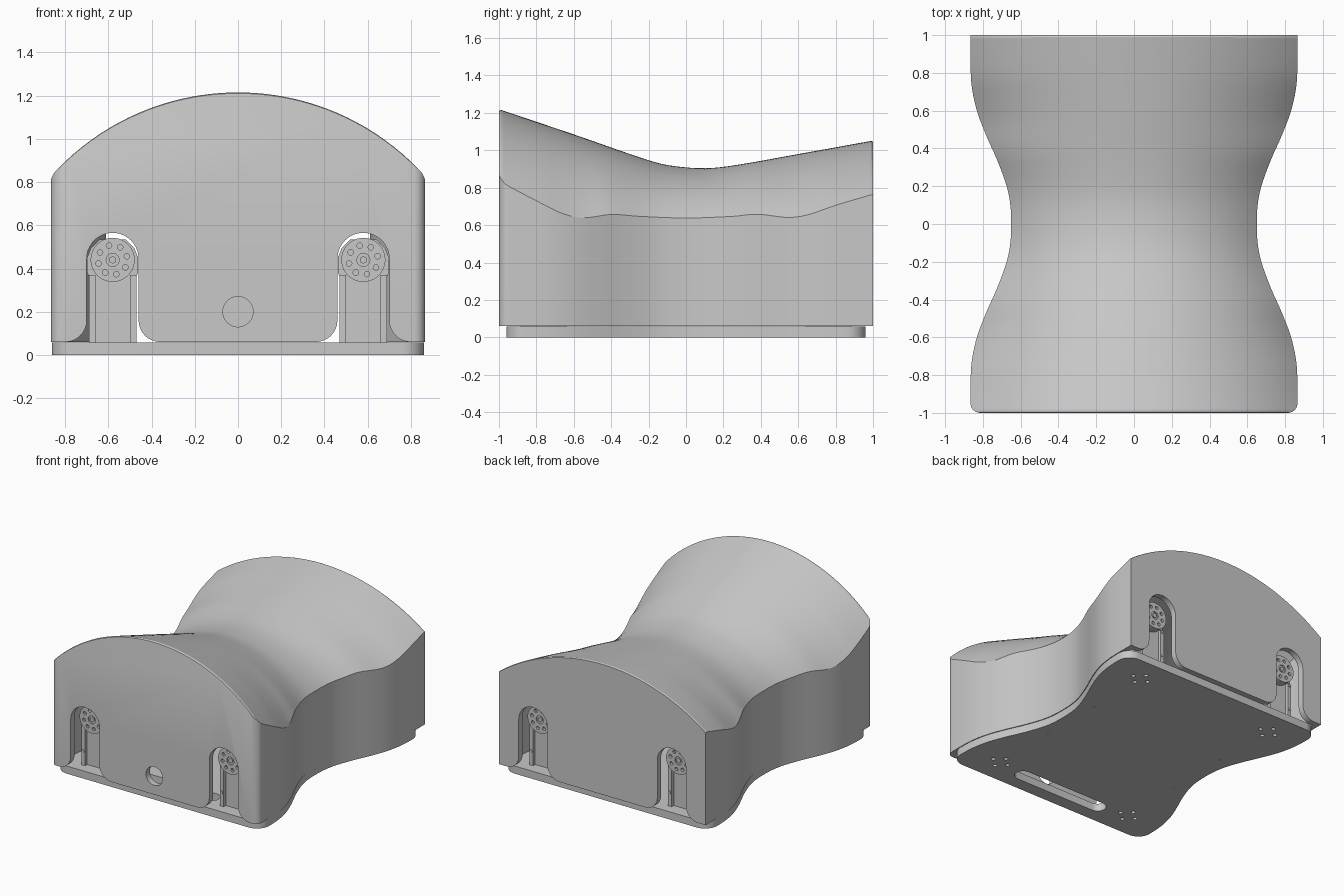
import bpy, bmesh
from math import sin, cos, pi, sqrt
from mathutils import Matrix

cube = bpy.data.objects.get("Cube")
if cube:
    bpy.data.objects.remove(cube, do_unlink=True)

grey = bpy.data.materials.new("plain grey")
grey.use_nodes = True
grey.diffuse_color = (0.58, 0.58, 0.58, 1)
grey.node_tree.nodes["Principled BSDF"].inputs["Base Color"].default_value = (0.58, 0.58, 0.58, 1)


# ---- helpers ----
def smooth_curve(keys):
    """Cubic through (position, value) keys."""
    n = len(keys)

    def slope(i):
        a, b = keys[max(i - 1, 0)], keys[min(i + 1, n - 1)]
        return (b[1] - a[1]) / (b[0] - a[0])

    def value(y):
        y = min(max(y, keys[0][0]), keys[-1][0])
        i = max(k for k in range(n - 1) if keys[k][0] <= y)
        (x0, v0), (x1, v1) = keys[i], keys[i + 1]
        h = x1 - x0
        t = (y - x0) / h
        return (v0 * (1 + 2 * t) * (1 - t) ** 2 + slope(i) * h * t * (1 - t) ** 2
                + v1 * t * t * (3 - 2 * t) + slope(i + 1) * h * t * t * (t - 1))
    return value


def finish(name, bm):
    bmesh.ops.recalc_face_normals(bm, faces=bm.faces)
    me = bpy.data.meshes.new(name)
    bm.to_mesh(me)
    bm.free()
    me.materials.append(grey)
    ob = bpy.data.objects.new(name, me)
    bpy.context.scene.collection.objects.link(ob)
    return ob


def activate(ob):
    bpy.ops.object.select_all(action='DESELECT')
    ob.select_set(True)
    bpy.context.view_layer.objects.active = ob


def cut(ob, cutter):
    cutter.hide_render = True
    mod = ob.modifiers.new("cut", 'BOOLEAN')
    mod.operation = 'DIFFERENCE'
    mod.solver = 'EXACT'
    mod.object = cutter
    activate(ob)
    bpy.ops.object.modifier_apply(modifier=mod.name)
    bpy.data.objects.remove(cutter, do_unlink=True)


def smooth(ob):
    activate(ob)
    bpy.ops.object.shade_smooth_by_angle()


def prism(name, pts, axis, a, b):
    """Extrude a 2D outline along y or z from a to b."""
    bm = bmesh.new()
    place = (lambda p, d: (p[0], d, p[1])) if axis == 'y' else (lambda p, d: (p[0], p[1], d))
    low = [bm.verts.new(place(p, a)) for p in pts]
    high = [bm.verts.new(place(p, b)) for p in pts]
    bm.faces.new(low)
    bm.faces.new(high)
    for i in range(len(pts)):
        j = (i + 1) % len(pts)
        bm.faces.new((low[i], low[j], high[j], high[i]))
    return finish(name, bm)


def rods(name, centres, radius, depth, axis, sides=24):
    """Several cylinders in one object, along y or z."""
    bm = bmesh.new()
    turn = Matrix.Rotation(pi / 2, 4, 'X') if axis == 'y' else Matrix()
    for c in centres:
        bmesh.ops.create_cone(bm, cap_ends=True, segments=sides, radius1=radius,
                              radius2=radius, depth=depth, matrix=Matrix.Translation(c) @ turn)
    return finish(name, bm)


# ---- waisted saddle shape: half width, ridge height and side edge height along y ----
half_keys = [(0, .65), (.16, .664), (.32, .717), (.475, .785), (.6, .832), (.72, .858), (.82, .865), (1, .865)]
half = smooth_curve([(-y, w) for y, w in half_keys[:0:-1]] + half_keys)
ridge = smooth_curve([(-1, 1.22), (-.6, 1.085), (-.2, .947), (-.08, .918), (.1, .904),
                      (.26, .92), (.6, .98), (1, 1.052)])
edge = smooth_curve([(-1, .835), (-.78, .72), (-.66, .662), (-.55, .639), (-.4, .657), (-.25, .647),
                     (0, .638), (.25, .647), (.38, .658), (.55, .641), (.65, .655), (.8, .706), (1, .765)])


def rounding(d, r):
    """Inset of a rounded corner at distance d from the end."""
    d = max(0, r - d)
    return r - sqrt(max(0, r * r - d * d))


def loft(name, end, inset, bottom, front_r):
    ys = [-end + front_r * (1 - cos(i * pi / 14)) for i in range(7)]
    ys += [-end + front_r + (2 * end - front_r - .02) * i / 64 for i in range(65)]
    ys += [end - .01, end]
    bm = bmesh.new()
    rings = []
    for y in ys:
        full, top = half(y), ridge(y)
        sag = top - edge(y)
        rad = (full * full + sag * sag) / (2 * sag)
        w = full - inset - rounding(y + end, front_r)
        drop = inset + rounding(y + end, .02) * .7 + rounding(end - y, .012) * .5
        ring = [bm.verts.new((-w, y, bottom))]
        for i in range(41):
            x = w * (i / 20 - 1)
            ring.append(bm.verts.new((x, y, top - drop - rad + sqrt(rad * rad - x * x))))
        ring.append(bm.verts.new((w, y, bottom)))
        rings.append(ring)
    for a, b in zip(rings, rings[1:]):
        for i in range(len(a)):
            j = (i + 1) % len(a)
            bm.faces.new((a[i], a[j], b[j], b[i]))
    bm.faces.new(rings[0])
    bm.faces.new(rings[-1])
    return finish(name, bm)


# ---- hollow cover with arched openings at both ends ----
cover = loft("cover", 1.0, 0, .06, .05)
cut(cover, loft("hollow", .955, .04, 0, .03))

flare = [(.22 - .1 * cos(a), .16 - .1 * sin(a)) for a in [i * pi / 16 for i in range(8, -1, -1)]]
dome = [(.12 * cos(a), .445 + .12 * sin(a)) for a in [i * pi / 24 for i in range(25)]]
arch = [(.22, .02)] + flare + dome + [(-x, z) for x, z in flare[::-1]] + [(-.22, .02)]
for sx in (-1, 1):
    for sy in (-1, 1):
        outline = [(sx * .58 + x, z) for x, z in arch]
        cut(cover, prism("arch_cutter", outline, 'y', sy * .9, sy * 1.1))
cut(cover, rods("cable_cutter", [(0, -1, .2)], .07, .2, 'y', 40))
smooth(cover)

# ---- base plate with slot and screw holes ----
ys = [-.96 + .1 * (1 - cos(i * pi / 16)) for i in range(8)]
ys += [-.86 + 1.72 * i / 48 for i in range(49)]
ys += [-y for y in ys[7::-1]]
side = [(half(y) - .004 - rounding(.96 - abs(y), .1), y) for y in ys]
base = prism("base_plate", side + [(-x, y) for x, y in side[::-1]], 'z', 0, .058)

slot = [(s * (.34 + .06 * cos(a)), -.8 + s * .06 * sin(a))
        for s in (1, -1) for a in [-pi / 2 + i * pi / 12 for i in range(13)]]
cut(base, prism("slot_cutter", slot, 'z', -.1, .2))
corners = [(sx, sy) for sx in (-1, 1) for sy in (-1, 1)]
holes = [(sx * .58 + dx, sy * .76 + dy, 0) for sx, sy in corners
         for dx, dy in ((.065, 0), (-.065, 0), (0, .06), (0, -.06))]
cut(base, rods("screw_cutter", holes, .015, .06, 'z', 16))
cut(base, rods("pin_cutter", [(sx * .575, sy * .25, 0) for sx, sy in corners], .008, .06, 'z', 12))
smooth(base)

# ---- four motors, each with bracket, drilled disc and hub ----
for sx, sy in corners:
    x = sx * .58
    tag = ("left" if sx > 0 else "right") + ("_back" if sy > 0 else "_front")
    body = [(.108, .058), (.108, .36), (.118, .38), (.118, .45), (.1, .495), (.06, .535)]
    body += [(-px, pz) for px, pz in body[::-1]]
    prism("motor_body_" + tag, [(x + px, pz) for px, pz in body], 'y', sy * .64, sy * .86)

    # U-shaped bracket frame
    frame = [(.11, .058), (.11, .37), (.08, .37), (.08, .2), (.08, .058)]
    for s in (-1, 1):
        prism("bracket_" + tag, [(x + s * px, pz) for px, pz in frame], 'y', sy * .855, sy * .885)
    rods("bracket_screws_" + tag, [(x + s * .095, sy * .885, z) for s in (-1, 1) for z in (.165, .355)],
         .011, .012, 'y', 12)

    disc = rods("drive_disc_" + tag, [(x, sy * .885, .44)], .102, .07, 'y', 48)
    ring = [(x + .068 * cos(i * pi / 4 + .25), sy * .925, .44 + .068 * sin(i * pi / 4 + .25)) for i in range(8)]
    cut(disc, rods("disc_cutter", ring, .013, .05, 'y', 12))
    cut(disc, rods("hub_cutter", [(x, sy * .925, .44)], .03, .03, 'y', 24))
    smooth(disc)
    smooth(rods("hub_screw_" + tag, [(x, sy * .908, .44)], .018, .02, 'y', 6))
